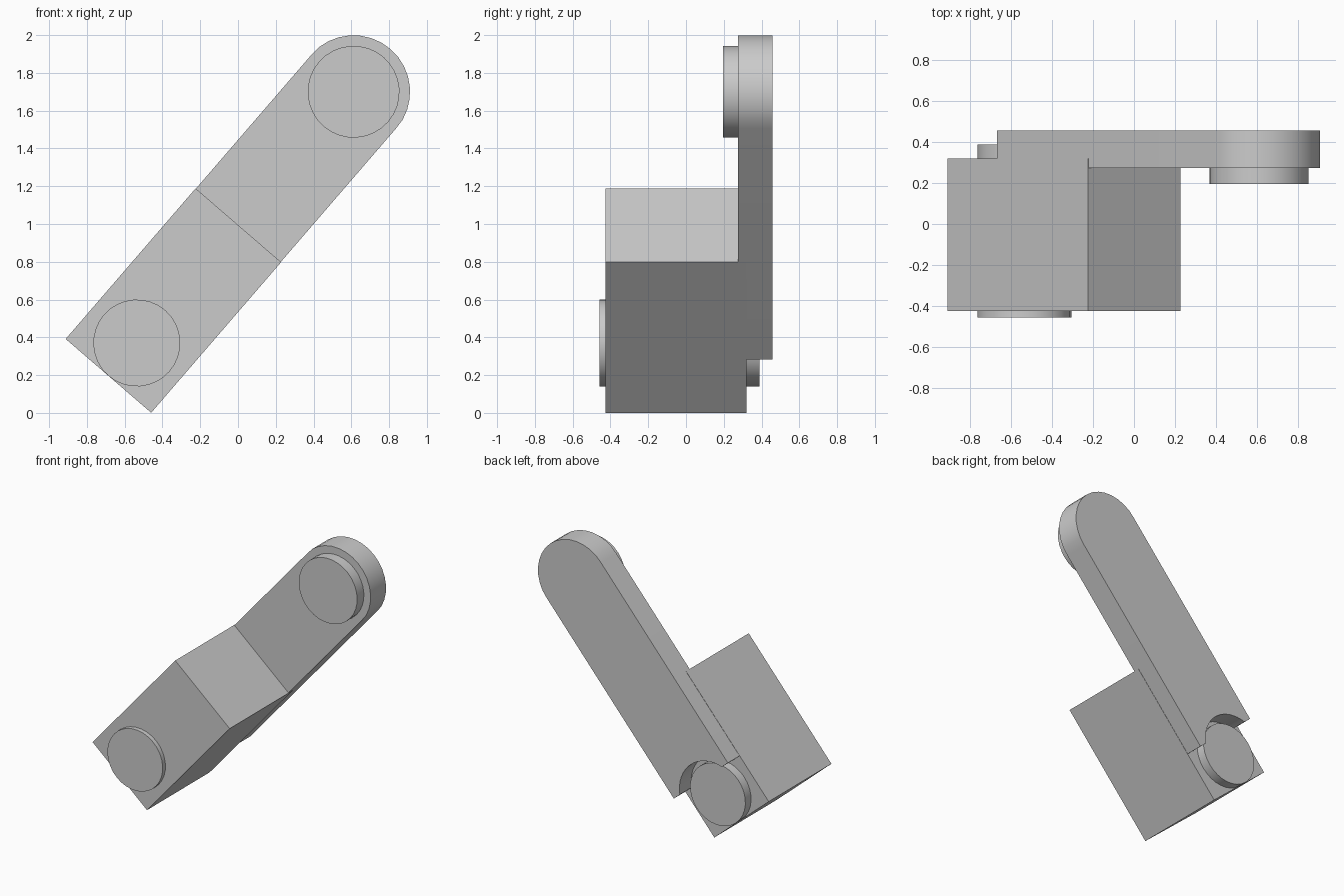
import bpy, bmesh
from math import sin, cos, pi, atan2, asin, sqrt
from mathutils import Vector

cube = bpy.data.objects.get("Cube")
if cube:
    bpy.data.objects.remove(cube, do_unlink=True)

grey = bpy.data.materials.new("plain grey")
grey.use_nodes = True
colour = (0.6, 0.6, 0.6, 1)
grey.diffuse_color = colour
grey.node_tree.nodes["Principled BSDF"].inputs["Base Color"].default_value = colour

# Lever axis: from the middle of the block's lower end to the arm's pivot
START = Vector((-0.686, 0.196))
PIVOT = Vector((0.612, 1.70))
LENGTH = (PIVOT - START).length
ALONG = (PIVOT - START).normalized()
ACROSS = Vector((ALONG.y, -ALONG.x))
HALF = 0.299
FOOT = 0.23


def arc(centre, radius, a0, a1, steps):
    """Points on an arc in (along, across) coordinates."""
    return [(centre + radius * cos(a0 + (a1 - a0) * i / steps),
             radius * sin(a0 + (a1 - a0) * i / steps)) for i in range(steps + 1)]


def prism(name, outline, y0, y1):
    """Extrude an (along, across) outline from y0 to y1."""
    bm = bmesh.new()
    verts = []
    for t, v in outline:
        p = START + ALONG * t + ACROSS * v
        verts.append(bm.verts.new((p.x, y0, p.y)))
    face = bm.faces.new(verts)
    new = bmesh.ops.extrude_face_region(bm, geom=[face])["geom"]
    moved = [g for g in new if isinstance(g, bmesh.types.BMVert)]
    bmesh.ops.translate(bm, verts=moved, vec=(0, y1 - y0, 0))
    bmesh.ops.recalc_face_normals(bm, faces=bm.faces)
    mesh = bpy.data.meshes.new(name)
    bm.to_mesh(mesh)
    bm.free()
    mesh.materials.append(grey)
    obj = bpy.data.objects.new(name, mesh)
    bpy.context.collection.objects.link(obj)
    bpy.ops.object.select_all(action='DESELECT')
    obj.select_set(True)
    bpy.context.view_layer.objects.active = obj
    bpy.ops.object.shade_smooth_by_angle(angle=pi / 6)
    return obj


def disc(name, centre, radius, y0, y1):
    return prism(name, arc(centre, radius, 0, 2 * pi, 32)[:-1], y0, y1)


# Thick block at the lower end
prism("block", [(0, -HALF), (1.053, -HALF), (1.053, HALF), (0, HALF)], -0.425, 0.32)

# Thin arm: rounded at the pivot, hollowed round the rear disc
end, hollow = 0.37, 0.27
spread = atan2(sqrt(hollow ** 2 - (end - FOOT) ** 2), end - FOOT)
side = HALF - 0.002
tip = arc(LENGTH, HALF, -pi / 2, pi / 2, 16)
tip[0], tip[-1] = (LENGTH, -side), (LENGTH, side)
outline = [(end, -side)] + tip + [(end, side)] + arc(FOOT, hollow, spread, -spread, 16)
prism("arm", outline, 0.275, 0.458)

# Round bosses
disc("pivot_disc", LENGTH, 0.243, 0.195, 0.28)
disc("front_disc", FOOT, 0.23, -0.458, -0.42)
disc("rear_disc", FOOT, 0.23, 0.31, 0.388)
